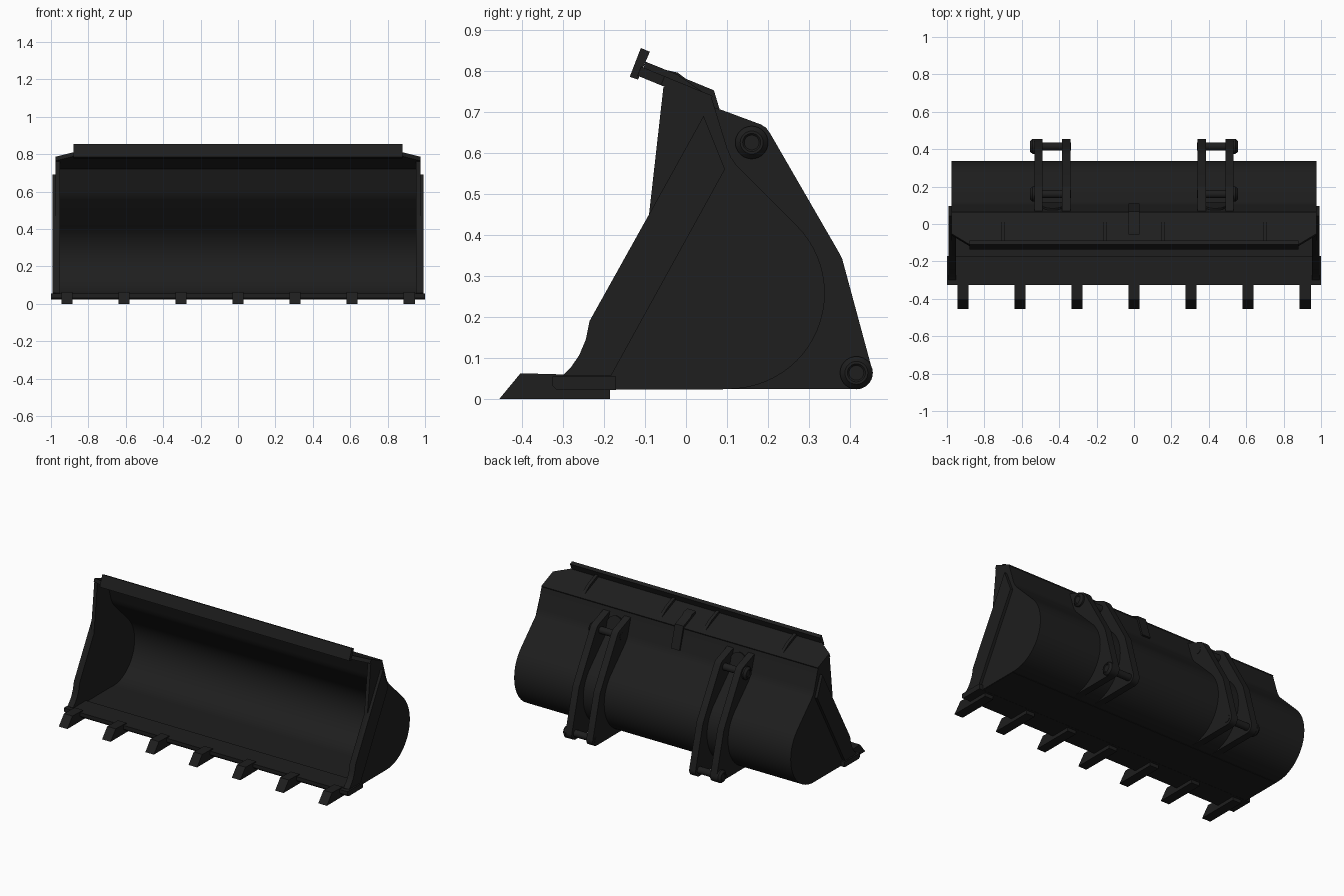
import bpy, bmesh, math
from mathutils import Vector

if "Cube" in bpy.data.objects:
    bpy.data.objects.remove(bpy.data.objects["Cube"])

steel = bpy.data.materials.new("dark_steel")
steel.diffuse_color = (0.013, 0.013, 0.013, 1)
steel.use_nodes = True
steel.node_tree.nodes["Principled BSDF"].inputs["Base Color"].default_value = steel.diffuse_color


def finish(name, bm, bevel=0):
    bmesh.ops.remove_doubles(bm, verts=bm.verts, dist=1e-5)
    bmesh.ops.recalc_face_normals(bm, faces=bm.faces)
    mesh = bpy.data.meshes.new(name)
    bm.to_mesh(mesh)
    bm.free()
    ob = bpy.data.objects.new(name, mesh)
    bpy.context.collection.objects.link(ob)
    mesh.materials.append(steel)
    if bevel:
        m = ob.modifiers.new("bevel", 'BEVEL')
        m.width, m.segments = bevel, 2
    bpy.ops.object.select_all(action='DESELECT')
    ob.select_set(True)
    bpy.context.view_layer.objects.active = ob
    bpy.ops.object.shade_smooth_by_angle(angle=math.radians(25))
    return ob


def plate(name, profile, x0, x1, bevel=0):
    """Extrude a side-view (y, z) profile from x0 to x1."""
    bm = bmesh.new()
    f = bm.faces.new([bm.verts.new((x0, y, z)) for y, z in profile])
    r = bmesh.ops.extrude_face_region(bm, geom=[f])
    new = [v for v in r['geom'] if isinstance(v, bmesh.types.BMVert)]
    bmesh.ops.translate(bm, verts=new, vec=(x1 - x0, 0, 0))
    return finish(name, bm, bevel)


def arc(cy, cz, r, a0, a1, n):
    return [(cy + r * math.cos(math.radians(a0 + (a1 - a0) * i / n)),
             cz + r * math.sin(math.radians(a0 + (a1 - a0) * i / n))) for i in range(n + 1)]


def lathe(name, profile, y, z, side, n=28):
    """Spin an (x, radius) profile round an axis parallel to x."""
    bm = bmesh.new()
    vs = [bm.verts.new((side * px, y, z + r)) for px, r in profile]
    es = [bm.edges.new(p) for p in zip(vs, vs[1:])]
    bmesh.ops.spin(bm, geom=vs + es, cent=(0, y, z), axis=(1, 0, 0),
                   angle=2 * math.pi, steps=n)
    return finish(name, bm)


def inset(path, t):
    """Shift an open path to its left by t."""
    pts = [Vector(p) for p in path]
    out = []
    for i, p in enumerate(pts):
        ds = []
        if i:
            ds.append((p - pts[i - 1]).normalized())
        if i < len(pts) - 1:
            ds.append((pts[i + 1] - p).normalized())
        ns = [Vector((-d.y, d.x)) for d in ds]
        n = sum(ns, Vector((0, 0))).normalized()
        out.append(tuple(p + n * (t / n.dot(ns[0]))))
    return out


# curved shell: floor, round back, upper slope
back = arc(0.105, 0.258, 0.233, -90, 45, 24)
upper = [(0.125, 0.567), (0.11, 0.588), (0.1, 0.612), (0.062, 0.735)]
outer = [(-0.31, 0.025)] + back + upper
plate("shell", outer + inset(outer, 0.018)[::-1], -0.97, 0.97)

# cutting edge and floor wear plate
plate("cutting_edge", [(-0.325, 0.032), (-0.315, 0.022), (-0.17, 0.022), (-0.17, 0.055),
                       (-0.325, 0.055)], -1, 1)
plate("floor_plate", [(-0.18, 0.023), (0.09, 0.023), (0.09, 0.045), (-0.18, 0.045)], -0.972, 0.972)

# side walls with an outer stiffener along the front edge
curve = [(-0.30, 0.058), (-0.28, 0.078), (-0.26, 0.107), (-0.244, 0.145), (-0.235, 0.19)]
side = curve + [(-0.09, 0.45), (-0.055, 0.76), (0.0, 0.757)] + outer[:0:-1] + [(-0.29, 0.025)]
stiff = curve + [(-0.09, 0.45), (0.043, 0.69), (0.095, 0.56), (-0.183, 0.056)]
for s in (-1, 1):
    tag = "right" if s > 0 else "left"
    plate("side_wall_" + tag, side, s * 0.953, s * 0.975)
    plate("side_stiffener_" + tag, stiff, s * 0.975, s * 0.993)

# sloping top guard with cut corners
bm = bmesh.new()
outline = [(-0.975, 0.065), (-0.975, -0.052), (-0.87, -0.115), (0.87, -0.115), (0.975, -0.052), (0.975, 0.065)]
slope = -0.41
f = bm.faces.new([bm.verts.new((x, y, 0.765 + slope * y)) for x, y in outline])
r = bmesh.ops.extrude_face_region(bm, geom=[f])
bmesh.ops.translate(bm, verts=[v for v in r['geom'] if isinstance(v, bmesh.types.BMVert)],
                    vec=(-0, -0.009, -0.022))
finish("top_guard", bm)
plate("guard_lip", [(-0.137, 0.785), (-0.11, 0.855), (-0.088, 0.846), (-0.117, 0.778)], -0.88, 0.88)

# guard ribs and the centre strap
for i, x in enumerate((-0.70, -0.155, 0.155, 0.70)):
    plate(f"guard_rib_{i}", [(-0.105, 0.80), (-0.099, 0.822), (-0.02, 0.79), (0.045, 0.745)],
          x - 0.01, x + 0.01)
plate("centre_strap", [(-0.055, 0.785), (-0.055, 0.803), (-0.02, 0.795), (0.0, 0.78), (0.068, 0.752),
                       (0.11, 0.612), (0.095, 0.607), (0.058, 0.735)], -0.03, 0.03)

# teeth
for i in range(-3, 4):
    x = i * 0.305
    plate(f"tooth_{i + 4}", [(-0.455, 0.0), (-0.403, 0.063), (-0.295, 0.06), (-0.295, 0.03),
                             (-0.185, 0.024), (-0.185, 0.0)], x - 0.03, x + 0.03)

# mounting ears, pins and spacers on the back
ear = [(0.07, 0.71), (0.085, 0.705), (0.182, 0.669), (0.195, 0.661), (0.205, 0.647),
       (0.372, 0.358), (0.38, 0.343)]
ear += arc(0.415, 0.064, 0.039, 14, -90, 10) + outer[1:][:-1] + [(0.066, 0.715)]
# the shell side is pushed in slightly so that the ear is welded to it
shell_side = inset(outer, 0.006)
ear = ear[:7] + arc(0.415, 0.064, 0.039, 14, -90, 10) + [(0.105, 0.025)] + shell_side[2:-1] + [(0.07, 0.70)]
for s in (-1, 1):
    tag = "right" if s > 0 else "left"
    for part, x in (("inner", 0.34), ("outer", 0.488)):
        plate(f"ear_{part}_{tag}", ear, s * x, s * (x + 0.045))
    for part, y, z in (("upper", 0.16, 0.625), ("lower", 0.415, 0.064)):
        lathe(f"pin_{part}_{tag}", [(0.338, 0), (0.338, 0.022), (0.53, 0.022), (0.53, 0.04), (0.543, 0.04),
                                    (0.556, 0.028), (0.556, 0.022), (0.552, 0.018), (0.552, 0)], y, z, s)
    # round-ended pad between the ears
    bm = bmesh.new()
    pad = [(-0.055, 0.0), (0.055, 0.0)] + [(0.055 * math.cos(a), 0.06 + 0.055 * math.sin(a))
                                           for a in [math.pi * k / 12 for k in range(13)]]
    f = bm.faces.new([bm.verts.new((s * 0.435 + u, 0.118 - 0.3 * v, 0.59 + 0.96 * v)) for u, v in pad])
    r = bmesh.ops.extrude_face_region(bm, geom=[f])
    bmesh.ops.translate(bm, verts=[v for v in r['geom'] if isinstance(v, bmesh.types.BMVert)],
                        vec=(0, -0.025, -0.008))
    finish("ear_pad_" + tag, bm)
